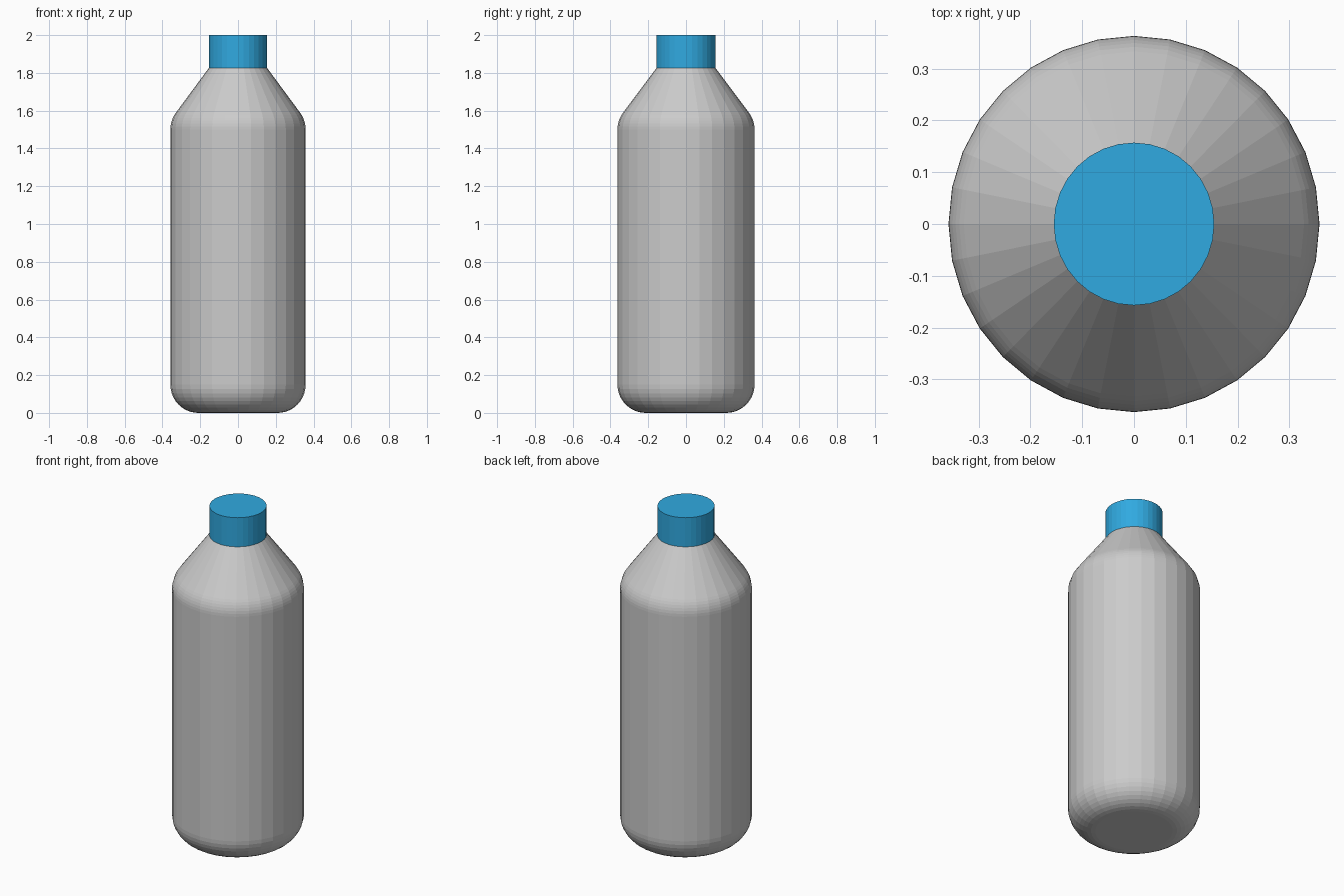
import bpy, bmesh, math
from mathutils import Vector

if "Cube" in bpy.data.objects:
    bpy.data.objects.remove(bpy.data.objects["Cube"])

SIDES = 32
RX, RY = 0.358, 0.363      # slightly oval cross-section
R = RY


def fillet(prev, corner, nxt, dist, steps):
    """Profile points of a true arc rounding a corner."""
    c = Vector(corner)
    a = (Vector(prev) - c).normalized()
    b = (Vector(nxt) - c).normalized()
    half = a.angle(b) / 2
    rad = dist * math.tan(half)
    centre = c + (a + b).normalized() * (dist / math.cos(half))
    u, v = a * dist + c - centre, b * dist + c - centre
    total = u.angle(v)
    pts = []
    for i in range(steps + 1):
        t = i / steps
        p = (u * math.sin((1 - t) * total) + v * math.sin(t * total)) / math.sin(total)
        pts.append(tuple(centre + p.normalized() * rad))
    return pts


def lathe(name, profile, bottom, top, color=None):
    """Spin a (radius, z) profile into a flat-shaded solid."""
    bm = bmesh.new()
    rings = []
    for r, z in profile:
        rings.append([bm.verts.new((r * RX / R * math.cos(2 * math.pi * i / SIDES),
                                    r * math.sin(2 * math.pi * i / SIDES), z))
                      for i in range(SIDES)])
    for lo, hi in zip(rings, rings[1:]):
        for i in range(SIDES):
            j = (i + 1) % SIDES
            bm.faces.new((lo[i], lo[j], hi[j], hi[i]))
    if bottom:
        bm.faces.new(rings[0][::-1])
    if top:
        bm.faces.new(rings[-1])
    me = bpy.data.meshes.new(name)
    bm.to_mesh(me)
    bm.free()
    ob = bpy.data.objects.new(name, me)
    bpy.context.collection.objects.link(ob)
    if color:
        mat = bpy.data.materials.new(name + "_colour")
        mat.diffuse_color = color
        mat.use_nodes = True
        mat.node_tree.nodes["Principled BSDF"].inputs["Base Color"].default_value = mat.diffuse_color
        me.materials.append(mat)
    return ob


NECK_R, NECK_Z = 0.157, 1.825
SHOULDER = (R, 1.55)

# bottle body: rounded base, straight wall, rounded shoulder, cone to the neck
profile = fillet((0, 0), (R, 0), SHOULDER, 0.15, 10)
profile += fillet((R, 0), SHOULDER, (NECK_R, NECK_Z), 0.05, 6)
profile.append((NECK_R, NECK_Z))
lathe("bottle_body", profile, bottom=True, top=False)

# blue cap, flush with the neck
lathe("cap", [(NECK_R, NECK_Z), (NECK_R, 2.0)], bottom=False, top=True,
      color=(0.03, 0.40, 0.75, 1))
